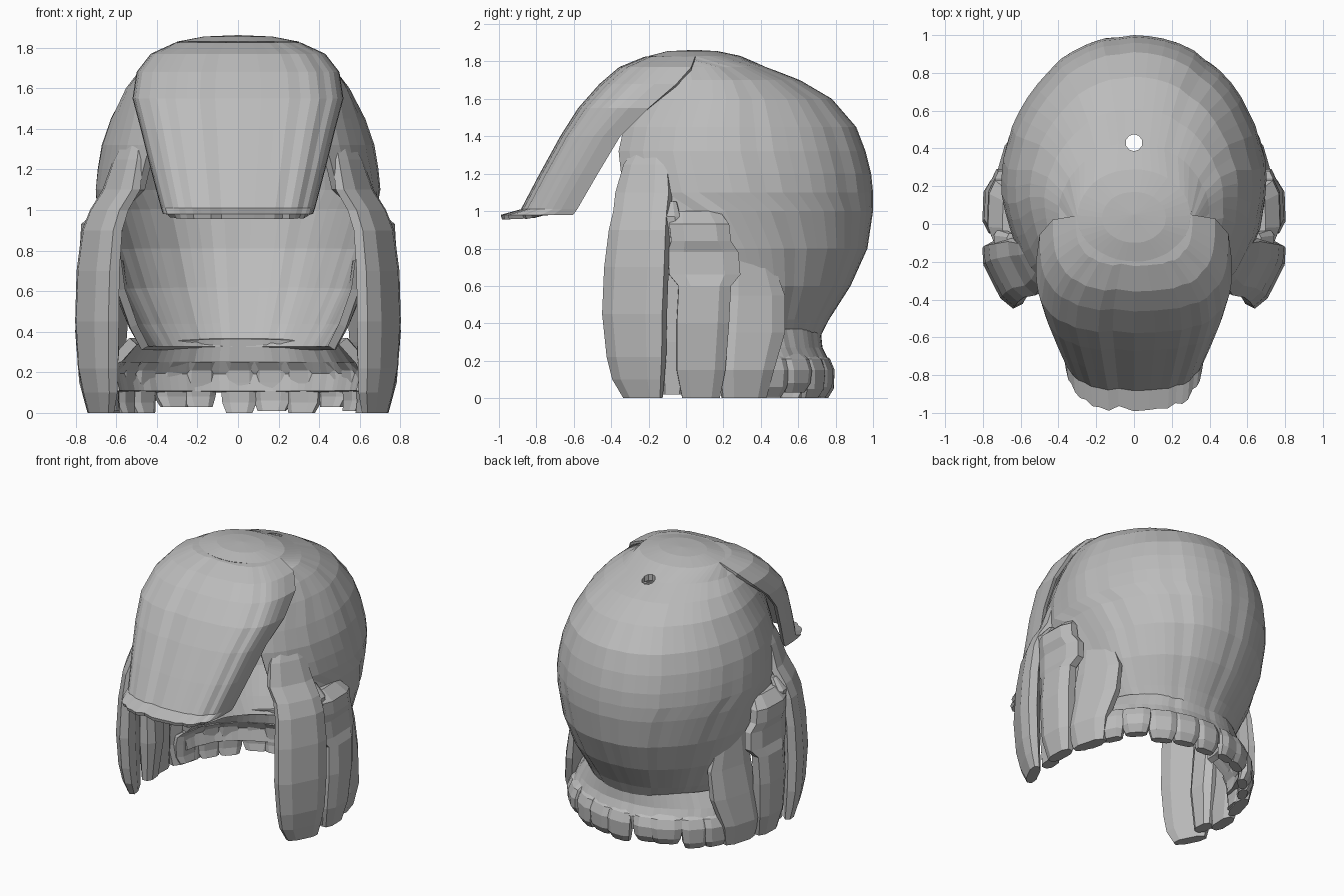
import bpy, bmesh, random
from math import sin, cos, pi, radians
from mathutils import Vector

random.seed(4)
if "Cube" in bpy.data.objects:
    bpy.data.objects.remove(bpy.data.objects["Cube"])

grey = bpy.data.materials.new("hair grey")
grey.use_nodes = True
grey.diffuse_color = (0.5, 0.5, 0.5, 1)
grey.node_tree.nodes["Principled BSDF"].inputs["Base Color"].default_value = (0.5, 0.5, 0.5, 1)


def finish(name, bm):
    mesh = bpy.data.meshes.new(name)
    bm.to_mesh(mesh)
    bm.free()
    mesh.materials.append(grey)
    ob = bpy.data.objects.new(name, mesh)
    bpy.context.collection.objects.link(ob)
    return ob


def shell(name, rows, thickness):
    """Skin rows of points, bottom to top, and thicken inward."""
    bm = bmesh.new()
    grid = [[bm.verts.new(p) for p in row] for row in rows]
    for low, high in zip(grid, grid[1:]):
        for j in range(len(low) - 1):
            bm.faces.new((low[j], high[j], high[j + 1], low[j + 1]))
    bmesh.ops.remove_doubles(bm, verts=bm.verts, dist=0.003)
    ob = finish(name, bm)
    mod = ob.modifiers.new("thickness", "SOLIDIFY")
    mod.thickness = thickness
    mod.offset = -1
    return ob


def ring(z, w, back, front, spread, ridge):
    """Part of an ellipse, measured from the back of the head."""
    mid, depth = (back + front) / 2, (back - front) / 2
    n = len(ridge) - 1
    pts = []
    for j, r in enumerate(ridge):
        a = radians(spread) * (2 * j / n - 1)
        pts.append((w * r * sin(a), mid + depth * r * cos(a), z))
    return pts


def lock(name, rows, yaw, side=1):
    """Flattened strand; rows are (z, x, y, half width, half thickness)."""
    u = Vector((cos(yaw), sin(yaw), 0))
    v = Vector((sin(yaw), -cos(yaw), 0))
    outline = ((1, .45), (.55, 1), (-.55, 1), (-1, .45),
               (-1, -.45), (-.55, -1), (.55, -1), (1, -.45))
    bm = bmesh.new()
    loops = []
    for z, x, y, hw, ht in rows:
        loop = []
        for a, b in outline:
            p = Vector((x, y, z)) + u * a * hw + v * b * ht
            loop.append(bm.verts.new((p.x * side, p.y, p.z)))
        loops.append(loop)
    for low, high in zip(loops, loops[1:]):
        for j in range(8):
            k = (j + 1) % 8
            bm.faces.new((low[j], low[k], high[k], high[j]))
    bm.faces.new(loops[0])
    bm.faces.new(loops[-1])
    bmesh.ops.recalc_face_normals(bm, faces=bm.faces)
    return finish(name, bm)


# Rounded cap, open at the face and under the fringe: z, half width, back, front, spread
cap_rows = [
    (.31, .48, .71, -.22, 92), (.42, .54, .765, -.32, 97),
    (.60, .615, .88, -.45, 103), (.80, .665, .97, -.54, 110),
    (1.0, .695, 1.0, -.56, 121), (1.1, .70, 1.0, -.56, 135),
    (1.2, .69, .99, -.56, 137), (1.32, .67, .96, -.55, 139),
    (1.45, .625, .91, -.52, 138), (1.6, .55, .78, -.47, 130),
    (1.7, .475, .61, -.41, 122), (1.77, .40, .43, -.34, 118),
    (1.83, .30, .29, -.2, 180), (1.855, .17, .17, -.1, 180),
    (1.862, .0005, .05, .049, 180)]
ridges = [1 + random.uniform(-.012, .006) for _ in range(41)]
ridges[20] = 1
ridges[-1] = ridges[0]
cap = shell("hair_cap", [ring(*r, ridges) for r in cap_rows], .04)

# Small hole in the crown
bpy.ops.mesh.primitive_cylinder_add(vertices=10, radius=.045, depth=.4, location=(0, .43, 1.75))
cutter = bpy.context.object
cutter.name = "crown_hole_cutter"
cutter.hide_render = True
mod = cap.modifiers.new("crown hole", "BOOLEAN")
mod.operation = "DIFFERENCE"
mod.object = cutter
bpy.ops.object.select_all(action="DESELECT")
cap.select_set(True)
bpy.context.view_layer.objects.active = cap
for m in list(cap.modifiers):
    bpy.ops.object.modifier_apply(modifier=m.name)
bpy.data.objects.remove(cutter)

# Long visor-like fringe, tucked into the crown: z, half width, middle y, edge y
fringe_rows = [
    (.98, .37, -.985, -.60), (1.01, .38, -.88, -.58),
    (1.2, .43, -.78, -.47), (1.4, .48, -.67, -.35),
    (1.55, .52, -.575, -.2), (1.68, .50, -.46, -.05),
    (1.77, .43, -.355, .03), (1.825, .31, -.22, .05),
    (1.835, .18, -.1, .07)]
cols = 24
waves = [random.uniform(-.012, .012) for _ in range(cols + 1)]
fringe = []
for i, (z, w, mid, edge) in enumerate(fringe_rows):
    row = []
    for j in range(cols + 1):
        a = pi / 2 * (1 - 2 * j / cols)
        s = sin(a)
        x = w * abs(s) ** .75 * (1 if s > 0 else -1)
        y = edge + (mid - edge) * max(cos(a), 0) ** .6
        y += waves[j] * (1.6 if i == 0 else .7)
        row.append((x, y, z))
    fringe.append(row)
shell("fringe", fringe, .025)

# Flared nape under the cap
nape_rows = [(.1, .64, .75, -.34, 84), (.2, .66, .765, -.35, 84),
             (.27, .63, .73, -.32, 86), (.37, .54, .72, -.26, 92)]
shell("nape_flare", [ring(*r, ridges) for r in nape_rows], .05)

# Uneven broad curls along the nape
curls = 11
for i in range(curls):
    a = radians(-78 + 156 * i / (curls - 1) + random.uniform(-2, 2))
    bottom = random.choice((0, .01, .03, .06))
    bulge = random.uniform(.005, .02)
    wide = random.uniform(.95, 1.15)
    rows = []
    for z, out, hw, ht in ((bottom, 0, .065, .03), (bottom + .05, .02, .085, .04),
                           (.15, .02, .095, .045), (.21, .005, .09, .035), (.25, -.04, .07, .02)):
        r = out + bulge
        rows.append((z, (.62 + r) * sin(a), .2 + (.52 + r) * cos(a), hw * wide, ht))
    lock("nape_curl", rows, -a)

for side, label in ((1, "left"), (-1, "right")):
    # Broad lock in front of the ear, blending into the temple
    lock(label + "_sideburn", [
        (0, .675, -.23, .11, .035), (.1, .68, -.255, .145, .05),
        (.22, .69, -.265, .165, .06), (.45, .695, -.275, .18, .065),
        (.7, .69, -.265, .18, .06), (.9, .67, -.25, .17, .055),
        (1.0, .635, -.235, .16, .055), (1.1, .575, -.225, .16, .05),
        (1.25, .54, -.21, .13, .04), (1.37, .51, -.18, .08, .02)],
        radians(63), side)
    # Lock over the ear
    lock(label + "_ear_lock", [
        (0, .70, .08, .10, .04), (.15, .72, .08, .13, .06),
        (.4, .735, .09, .14, .065), (.6, .73, .1, .14, .06),
        (.66, .71, .1, .19, .055), (.78, .70, .09, .19, .055),
        (.84, .715, .08, .16, .06), (.93, .715, .07, .16, .055),
        (1.0, .665, .05, .13, .03)], radians(92), side)
    # Narrow strand tucked between the two
    lock(label + "_inner_strand", [
        (.02, .66, -.07, .07, .04), (.3, .655, -.06, .1, .065),
        (.7, .67, -.05, .1, .05), (.97, .70, -.09, .06, .04),
        (1.05, .65, -.09, .04, .02)], radians(85), side)
    # Lock behind the ear, following the cap down to the nape
    lock(label + "_rear_lock", [
        (0, .64, .31, .12, .04), (.15, .66, .32, .15, .05),
        (.35, .625, .35, .18, .05), (.55, .6, .36, .17, .04),
        (.75, .605, .34, .12, .02)], radians(106), side)
